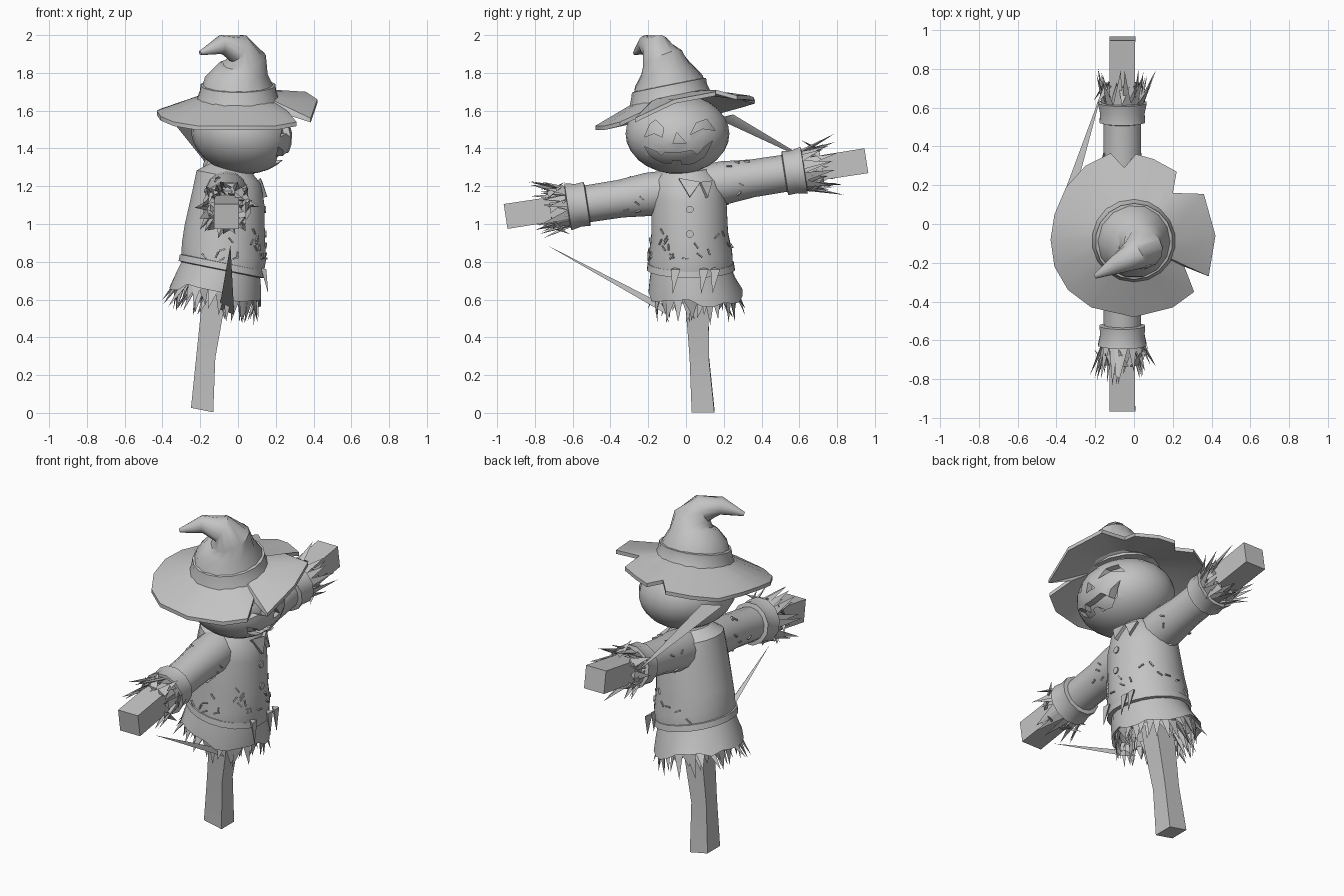
import bpy, bmesh, random
from math import cos, sin, pi, radians
from mathutils import Vector, Matrix
from mathutils.bvhtree import BVHTree

random.seed(4)
if "Cube" in bpy.data.objects:
    bpy.data.objects.remove(bpy.data.objects["Cube"], do_unlink=True)

grey = bpy.data.materials.new("plain grey")
grey.use_nodes = True
grey.diffuse_color = (0.55, 0.55, 0.55, 1)
for node in grey.node_tree.nodes:
    if node.type == 'BSDF_PRINCIPLED':
        node.inputs["Base Color"].default_value = grey.diffuse_color

X, Y, Z = Vector((1, 0, 0)), Vector((0, 1, 0)), Vector((0, 0, 1))
LEAN = Vector((0.2, 0, 1)).normalized()      # body axis
ARM = Vector((0, 1, 0.155)).normalized()     # crossbar axis
TILT = Vector((0, -0.2, 1)).normalized()     # hat axis


def finish(mesh, angle=35):
    mesh.materials.clear()
    mesh.materials.append(grey)
    mesh.shade_smooth()
    mesh.set_sharp_from_angle(angle=radians(angle))


def build(name, verts, faces):
    mesh = bpy.data.meshes.new(name)
    mesh.from_pydata([tuple(v) for v in verts], [], faces)
    bm = bmesh.new()
    bm.from_mesh(mesh)
    bmesh.ops.recalc_face_normals(bm, faces=bm.faces)
    bm.to_mesh(mesh)
    bm.free()
    finish(mesh)
    ob = bpy.data.objects.new(name, mesh)
    bpy.context.collection.objects.link(ob)
    return ob


def skin(name, rings, caps=True, loop=False):
    """Join equal rings of points into one surface."""
    n, m = len(rings[0]), len(rings)
    faces = []
    for r in range(m if loop else m - 1):
        s = (r + 1) % m
        for i in range(n):
            j = (i + 1) % n
            faces.append((r * n + i, r * n + j, s * n + j, s * n + i))
    if caps and not loop:
        faces += [tuple(range(n)), tuple(range((m - 1) * n, m * n))]
    return build(name, [p for ring in rings for p in ring], faces)


def ring(c, axis, ra, rb, n, ref=X):
    u = (ref - axis * ref.dot(axis)).normalized()
    v = axis.cross(u)
    return [Vector(c) + u * ra * cos(a) + v * rb * sin(a)
            for a in [2 * pi * (i + 0.5) / n for i in range(n)]]


def tube(name, path, axis=None, n=16, ref=X):
    """Path entries are x, y, z, radius and an optional second radius."""
    rings = []
    for i, p in enumerate(path):
        a, b = path[max(i - 1, 0)], path[min(i + 1, len(path) - 1)]
        d = axis or (Vector(b[:3]) - Vector(a[:3])).normalized()
        rings.append(ring(p[:3], d, p[3], p[-1], n, ref))
    return skin(name, rings)


def blades(name, items):
    """Thin pointed pieces: three base points and a tip each."""
    verts, faces = [], []
    for item in items:
        k = len(verts)
        verts += [Vector(p) for p in item]
        faces += [(k, k + 1, k + 2), (k, k + 1, k + 3), (k + 1, k + 2, k + 3), (k + 2, k, k + 3)]
    return build(name, verts, faces)


def fringe(name, c, axis, r0, r1, length, n, width=0.028):
    u = (X - axis * X.dot(axis)).normalized()
    v = axis.cross(u)
    items = []
    for i in range(n):
        a = 2 * pi * (i + random.uniform(-0.3, 0.3)) / n
        out, side = u * cos(a) + v * sin(a), v * cos(a) - u * sin(a)
        base = Vector(c) + out * r0
        tip = (Vector(c) + out * r1 * random.uniform(0.75, 1.1)
               + axis * length * random.uniform(0.55, 1) + side * random.uniform(-0.04, 0.04))
        items.append((base + side * width, base - side * width, base - out * 0.025, tip))
    return blades(name, items)


# Post and crossbar
tube("post", [(-.19, .09, .015, .085), (-.17, .07, .3, .072),
              (-.135, .06, .55, .085), (-.06, .02, 1.1, .085)], LEAN, 4)
bar = lambda y: Vector((-.06, y, 1.1875 + .1545 * y))
tube("crossbar", [(*bar(-.955), .094), (*bar(0), .088), (*bar(.955), .094)], ARM, 4)

# Shirt body, belt and ragged skirt
torso = tube("shirt_body", [(-.04, .01, 1.3, .11), (-.05, .01, 1.25, .175), (-.05, .015, 1.15, .195, .2),
                            (-.07, .02, .95, .22, .205), (-.075, .025, .85, .23, .222),
                            (-.08, .025, .79, .225)], LEAN, 20)
tube("belt", [(-.085, .025, .8, .21), (-.085, .025, .795, .23),
              (-.087, .026, .76, .235), (-.088, .027, .755, .21)], LEAN, 20)
skirt = [ring(c, LEAN, r, r, 24) for c, r in [((-.085, .025, .79), .205), ((-.1, .035, .71), .228),
         ((-.12, .05, .62), .25), ((-.12, .05, .63), .235), ((-.085, .025, .77), .19)]]
for i in range(24):
    lift = Z * random.uniform(-0.02, 0.035)
    skirt[2][i] += lift
    skirt[3][i] += lift
skin("skirt", skirt)
fringe("skirt_straw", (-.115, .05, .65), -LEAN, .225, .25, .155, 34)
fringe("inner_straw", (-.115, .05, .65), -LEAN, .15, .2, .15, 18)

# Sleeves, cuffs and straw hands, mirrored along the crossbar
sleeves = []
for side, word in ((1, "left"), (-1, "right")):
    arm = ARM * side
    path = [(*bar(side * y), r) for y, r in ((.05, .11), (.2, .115), (.35, .1), (.55, .098))]
    sleeves.append(tube(word + "_sleeve", path, arm, 14))
    cuff = [(*bar(side * y), r) for y, r in ((.52, .1), (.525, .122), (.57, .118), (.625, .13), (.63, .1))]
    tube(word + "_cuff", cuff, arm, 12)
    fringe(word + "_hand_straw", bar(side * .6), arm, .1, .16, .22, 18)
    fringe(word + "_inner_straw", bar(side * .6), arm, .08, .11, .22, 12)
    fringe(word + "_folded_straw", bar(side * .72), -arm, .1, .15, .1, 8)

# Long loose strands
blades("loose_strands", [
    ((-.36, .16, 1.56), (-.28, .25, 1.58), (-.32, .2, 1.56), (-.16, .7, 1.31)),
    ((-.1, -.1, .55), (-.02, -.1, .52), (-.05, -.13, .58), (-.04, -.74, .89))])

# Things that sit on the cloth surface
trees = [BVHTree.FromPolygons([v.co for v in o.data.vertices], [tuple(p.vertices) for p in o.data.polygons])
         for o in [torso] + sleeves]


def patch(name, tree, point, ra, rb, n, ref):
    p, d = tree.find_nearest(Vector(point))[:2]
    return skin(name, [ring(p + d * h, d, ra, rb, n, ref) for h in (-0.006, 0.008)])


for z in (1.08, .95):
    patch("button", trees[0], (.3, .02, z), .02, .02, 8, Z)
for i in range(26):
    a = random.uniform(-2.2, 2.2)
    spot = (.4 * cos(a) - .07, .4 * sin(a), random.uniform(.82, .96))
    patch("shirt_stitch", trees[0], spot, .024, .005, 4, Vector((sin(i), cos(i), cos(2 * i))))
for k, side in ((1, 1), (2, -1)):
    for i in range(10):
        a = random.uniform(0, 2 * pi)
        spot = bar(side * random.uniform(.22, .38)) + X * .2 * cos(a) + Z * .2 * sin(a)
        patch("sleeve_stitch", trees[k], spot, .02, .005, 4, Vector((sin(i), 1, cos(i))))
for flap in ([(-.05, 1.28), (.02, 1.145), (.085, 1.25)], [(.085, 1.25), (.135, 1.15), (.18, 1.29)]):
    hits = [trees[0].find_nearest(Vector((.16, y, z))) for y, z in flap]
    skin("collar_flap", [[h[0] + h[1] * t for h in hits] for t in (0, .022)])
blades("belt_rags", [((.15, y, .76), (.15, y + .05, .76), (.12, y + .02, .77), (.16, y + .01, .63))
                     for y in (-.08, .07, .13)])


# Pumpkin head with carved face and inner core
def ellipsoid(name, scale):
    mesh = bpy.data.meshes.new(name)
    bm = bmesh.new()
    bmesh.ops.create_uvsphere(bm, u_segments=24, v_segments=14, radius=1)
    size = Matrix.Diagonal((.27 * scale, .275 * scale, .21 * scale, 1))
    bm.transform(Matrix.Translation((.02, -.045, 1.477)) @ Matrix.Rotation(radians(10), 4, 'Y') @ size)
    bm.to_mesh(mesh)
    bm.free()
    finish(mesh)
    ob = bpy.data.objects.new(name, mesh)
    bpy.context.collection.objects.link(ob)
    return ob


head = ellipsoid("pumpkin_head", 1)
ellipsoid("pumpkin_core", .88)
carvings = [
    [(-.22, 1.46), (-.19, 1.53), (-.16, 1.55), (-.12, 1.51), (-.125, 1.46), (-.17, 1.48)],
    [(.025, 1.475), (.055, 1.535), (.11, 1.555), (.155, 1.495), (.09, 1.505)],
    [(-.07, 1.425), (-.05, 1.485), (0, 1.43)],
    [(-.22, 1.41), (-.19, 1.36), (-.13, 1.325), (-.08, 1.32), (-.07, 1.34), (-.03, 1.34), (-.02, 1.315),
     (.04, 1.32), (.1, 1.36), (.14, 1.44), (.09, 1.4), (.06, 1.365), (.03, 1.39), (-.05, 1.375),
     (-.11, 1.38), (-.13, 1.36), (-.16, 1.385)]]
for outline in carvings:
    cutter = skin("face_cutter", [[Vector((x, y, z)) for y, z in outline] for x in (.05, .45)])
    cutter.hide_render = True
    cut = head.modifiers.new("carve", 'BOOLEAN')
    cut.operation, cut.solver, cut.object = 'DIFFERENCE', 'EXACT', cutter
bpy.context.view_layer.update()
carved = bpy.data.meshes.new_from_object(head.evaluated_get(bpy.context.evaluated_depsgraph_get()))
cutters = [m.object for m in head.modifiers]
head.modifiers.clear()
head.data = carved
finish(carved)
for cutter in cutters:
    bpy.data.objects.remove(cutter, do_unlink=True)

# Torn hat brim, band and bent crown
edge = [(.42, -.06, 1.66), (.36, .155, 1.7), (.2, .16, 1.71), (.22, .27, 1.68), (.1, .335, 1.68),
        (.01, .36, 1.67), (-.05, .29, 1.68), (-.12, .365, 1.66), (-.25, .3, 1.64), (-.35, .19, 1.61),
        (-.41, .05, 1.61), (-.43, -.08, 1.6), (-.41, -.22, 1.57), (-.34, -.34, 1.54), (-.22, -.43, 1.52),
        (0, -.48, 1.52), (.2, -.43, 1.52), (.31, -.35, 1.54), (.26, -.22, 1.6), (.385, -.27, 1.56)]
outer = [Vector(p) for p in edge]
inner = []
for p in outer:
    d = Vector((p.x, p.y + .09, 0)).normalized() * .18
    inner.append(Vector((d.x, d.y - .09, 1.68 + .2 * d.y)))
drop = Z * .022
skin("hat_brim", [inner, outer, [p - drop for p in outer], [p - drop for p in inner]], loop=True)
tube("hat_band", [(0, -.085, 1.65, .205), (0, -.085, 1.66, .22), (0, -.09, 1.7, .205),
                  (0, -.09, 1.735, .2), (0, -.09, 1.74, .17)], TILT, 18)
tube("hat_crown", [(0, -.085, 1.67, .2), (.01, -.09, 1.75, .187), (.025, -.11, 1.82, .135),
                   (.035, -.125, 1.87, .115), (0, -.16, 1.93, .08), (-.09, -.21, 1.95, .05),
                   (-.2, -.27, 1.905, .012)], None, 14, Y)
